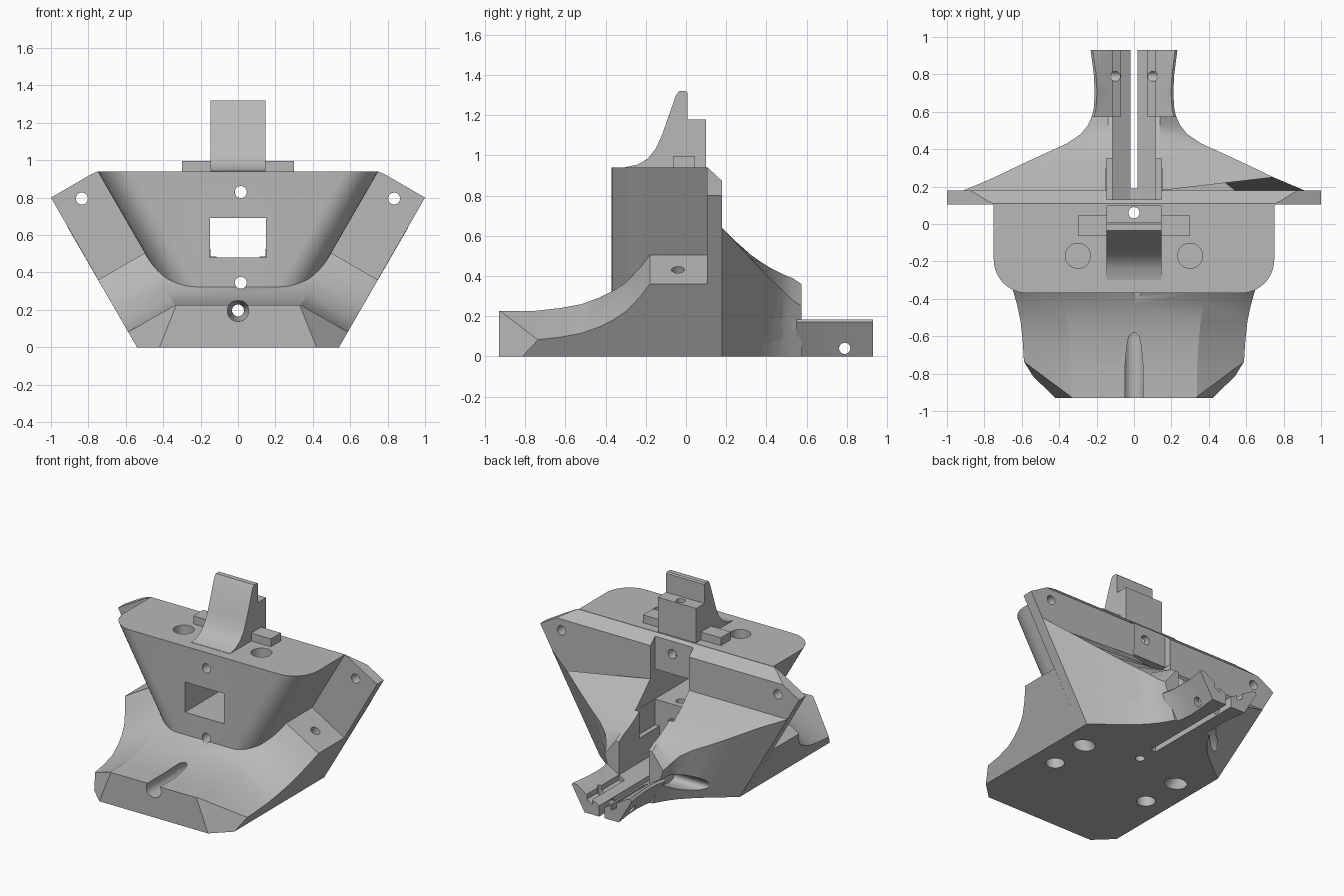
import bpy, bmesh, math
from mathutils import Vector

if "Cube" in bpy.data.objects:
    bpy.data.objects.remove(bpy.data.objects["Cube"])

grey = bpy.data.materials.new("plain_grey")
grey.use_nodes = True
GREY = (0.48, 0.48, 0.48, 1)
grey.diffuse_color = GREY
grey.node_tree.nodes["Principled BSDF"].inputs["Base Color"].default_value = GREY

parts, cutters = [], []
RISE = math.tan(math.radians(60))      # slope of the outer walls


def add(name, bm, bucket):
    bmesh.ops.recalc_face_normals(bm, faces=bm.faces)
    mesh = bpy.data.meshes.new(name)
    bm.to_mesh(mesh)
    bm.free()
    mesh.materials.append(grey)
    ob = bpy.data.objects.new(name, mesh)
    bpy.context.collection.objects.link(ob)
    bucket.append(ob)
    return ob


def loft(sections):
    """Closed solid through matching rings of points."""
    bm = bmesh.new()
    rings = [[bm.verts.new(p) for p in s] for s in sections]
    n = len(rings[0])
    for a, b in zip(rings, rings[1:]):
        for i in range(n):
            j = (i + 1) % n
            bm.faces.new((a[i], a[j], b[j], b[i]))
    bm.faces.new(rings[0])
    bm.faces.new(rings[-1])
    return bm


def mirrored(half, y):
    """Ring in xz from a right half whose first and last points lie on x = 0."""
    ring = half + [(-x, z) for x, z in reversed(half[1:-1])]
    return [(x, y, z) for x, z in ring]


def box(x0, x1, y0, y1, z0, z1):
    return loft([[(x0, y0, z), (x1, y0, z), (x1, y1, z), (x0, y1, z)] for z in (z0, z1)])


def rod(a, b, r, r2=None):
    a, b = Vector(a), Vector(b)
    bm = bmesh.new()
    bmesh.ops.create_cone(bm, cap_ends=True, segments=32, radius1=r,
                          radius2=r if r2 is None else r2, depth=(b - a).length)
    turn = Vector((0, 0, 1)).rotation_difference(b - a).to_matrix()
    for v in bm.verts:
        v.co = turn @ v.co + (a + b) / 2
    return bm


def slice_off(bm, point, normal):
    res = bmesh.ops.bisect_plane(bm, geom=bm.verts[:] + bm.edges[:] + bm.faces[:],
                                 plane_co=point, plane_no=normal, clear_outer=True)
    cut = [e for e in res["geom_cut"] if isinstance(e, bmesh.types.BMEdge)]
    bmesh.ops.holes_fill(bm, edges=cut)


# Cradle: floor with swept-up arms
def cradle_ring(y, z):
    zo = z - 0.145
    xo = 0.54 + zo / RISE
    return mirrored([(0, 0), (0.54, 0), (xo, zo), (xo - 0.25, z), (0, z)], y)


sweep = [(-0.93, 0.225), (-0.75, 0.227), (-0.63, 0.24), (-0.52, 0.26), (-0.43, 0.293),
         (-0.36, 0.328), (-0.3, 0.368), (-0.23, 0.44), (-0.18, 0.505), (0.11, 0.505)]
bm = loft([cradle_ring(y, z) for y, z in sweep])
for s in (-1, 1):
    a, b, c = (Vector(p) for p in ((s * 0.42, -0.93, 0), (s * 0.33, -0.93, 0.225), (s * 0.585, -0.74, 0.08)))
    n = (b - a).cross(c - a)
    if n.x * s < 0:
        n.negate()
    slice_off(bm, a, n)
add("cradle", bm, parts)

# Hopper: tapered block with rounded front corners
def hopper_ring(z, r=0.18):
    w = 0.75 - (0.94 - z) / RISE
    half = [(w, 0.11)]
    for i in range(13):
        t = math.pi / 2 * i / 12
        half.append((w - r + r * math.cos(t), -0.37 + r - r * math.sin(t)))
    return [(x, y, z) for x, y in half + [(-x, y) for x, y in reversed(half)]]


add("hopper", loft([hopper_ring(0.2), hopper_ring(0.94)]), parts)

# Wing plate with a chamfered top edge
outline = [(0, 0), (0.54, 0), (1.0, 0.8), (0.785, 0.925), (0.75, 0.94), (0, 0.94)]
bm = loft([mirrored(outline, y) for y in (0.105, 0.18)])
slice_off(bm, (0, 0.108, 0.94), (0, 0.07, 0.075))
add("wing_plate", bm, parts)

# Rear funnel: y, bottom half width, edge half width, edge height, crown height
funnel = [(0.17, 0.54, 0.91, 0.64, 0.64), (0.18, 0.54, 0.91, 0.64, 0.64),
          (0.25, 0.45, 0.745, 0.565, 0.57), (0.32, 0.36, 0.6, 0.49, 0.508),
          (0.38, 0.29, 0.47, 0.425, 0.465), (0.43, 0.24, 0.36, 0.375, 0.435),
          (0.48, 0.2, 0.285, 0.33, 0.41), (0.53, 0.17, 0.245, 0.28, 0.39),
          (0.575, 0.145, 0.226, 0.25, 0.36)]
add("rear_funnel", loft([mirrored([(0, 0), (b, 0), (w, e), (0.14, c), (0, c)], y)
                         for y, b, w, e, c in funnel]), parts)

# Rear rails: two dished fins with a long groove each
for s, side in ((1, "left"), (-1, "right")):
    rings = []
    for y, w in ((0.55, 0.23), (0.62, 0.215), (0.7, 0.21), (0.8, 0.215), (0.93, 0.232)):
        sec = [(0.02, 0), (w - 0.1, 0), (w, 0.17), (w - 0.012, 0.183), (0.195, 0.178), (0.115, 0.13),
               (0.115, 0.095), (0.072, 0.07), (0.072, 0.105), (0.02, 0.075)]
        rings.append([(s * x, y, z) for x, z in sec])
    add(side + "_rail", loft(rings), parts)

# Post with a curved front, tabs and small lip
post = [(-0.3, 0.93), (-0.3, 0.942), (-0.24, 0.955), (-0.19, 0.985), (-0.15, 1.035), (-0.12, 1.1),
        (-0.05, 1.3), (-0.035, 1.32), (0.0, 1.32), (0.008, 1.312), (0.008, 1.18), (0.1, 1.18), (0.1, 0.93)]
add("post", loft([[(x, y, z) for y, z in post] for x in (-0.148, 0.148)]), parts)
for s, side in ((1, "left"), (-1, "right")):
    add(side + "_tab", box(*sorted((s * 0.14, s * 0.3)), -0.065, 0.045, 0.93, 0.995), parts)
add("front_lip", box(-0.11, 0.11, -0.41, -0.36, 0.268, 0.287), parts)


def cut(bm):
    add("cutter", bm, cutters).hide_render = True


# Window, centre slot and gap between the rails
cut(box(-0.15, 0.15, -0.6, 0.3, 0.48, 0.69))
slot = [(0, 0.075), (0.02, 0.075), (0.115, 0.13), (0.115, 1.0), (0, 1.0)]
cut(loft([mirrored(slot, y) for y in (0.13, 0.7)]))
cut(box(-0.148, 0.148, 0.13, 0.35, 0.3, 1.0))
cut(box(-0.02, 0.02, 0.19, 1.0, -0.1, 0.3))

# Centre holes and the tapered front groove
for x, z in ((0.015, 0.83), (0.015, 0.345), (0, 0.197)):
    cut(rod((x, -1.1, z), (x, 0.25, z), 0.032))
cut(rod((0, 0.06, -0.1), (0, 0.06, 1.3), 0.03))
cut(rod((0, -1, 0.195), (0, -0.6, 0.195), 0.057))
cut(rod((0, -0.601, 0.195), (0, -0.38, 0.195), 0.057, 0.025))

# Paired holes
for s in (-1, 1):
    cut(rod((s * 0.3, -0.17, 0.75), (s * 0.3, -0.17, 1.1), 0.067))
    cut(rod((s * 0.835, 0, 0.795), (s * 0.835, 0.3, 0.795), 0.032))
    foot, arm = Vector((s * 0.377, -0.04, 0)), Vector((s * 0.5, 0, 0.866))
    cut(rod(foot - arm * 0.1, foot + arm * 0.6, 0.032))
    cut(rod(foot - arm * 0.1, foot + arm * 0.2, 0.065))
    cut(rod((s * 0.375, -0.33, -0.1), (s * 0.375, -0.33, 0.12), 0.06))
    cut(rod((s * 0.01, 0.79, 0.04), (s * 0.4, 0.79, 0.04), 0.028))
    cut(rod((s * 0.1, 0.79, 0.05), (s * 0.1, 0.79, 0.3), 0.026))
    # Oblique oval opening in the funnel flank
    bm = rod((s * 0.13, 0, 0), (s * 0.7, 0, 0), 1)
    for v in bm.verts:
        y, z = v.co.y * 0.115, v.co.z * 0.055
        v.co.y, v.co.z = 0.435 + y, 0.13 + z + y * 0.3
    cut(bm)


def bounds(ob):
    return [(min(c), max(c)) for c in zip(*(v.co for v in ob.data.vertices))]


# Apply the cuts to every part they reach
for ob in parts:
    bpy.context.view_layer.objects.active = ob
    for c in cutters:
        if all(a[0] < b[1] and b[0] < a[1] for a, b in zip(bounds(ob), bounds(c))):
            mod = ob.modifiers.new("cut", "BOOLEAN")
            mod.operation, mod.solver, mod.object = "DIFFERENCE", "EXACT", c
            bpy.ops.object.modifier_apply(modifier=mod.name)
for c in cutters:
    bpy.data.objects.remove(c)

bpy.ops.object.select_all(action="DESELECT")
for ob in parts:
    ob.select_set(True)
bpy.ops.object.shade_smooth_by_angle(angle=math.radians(28))
